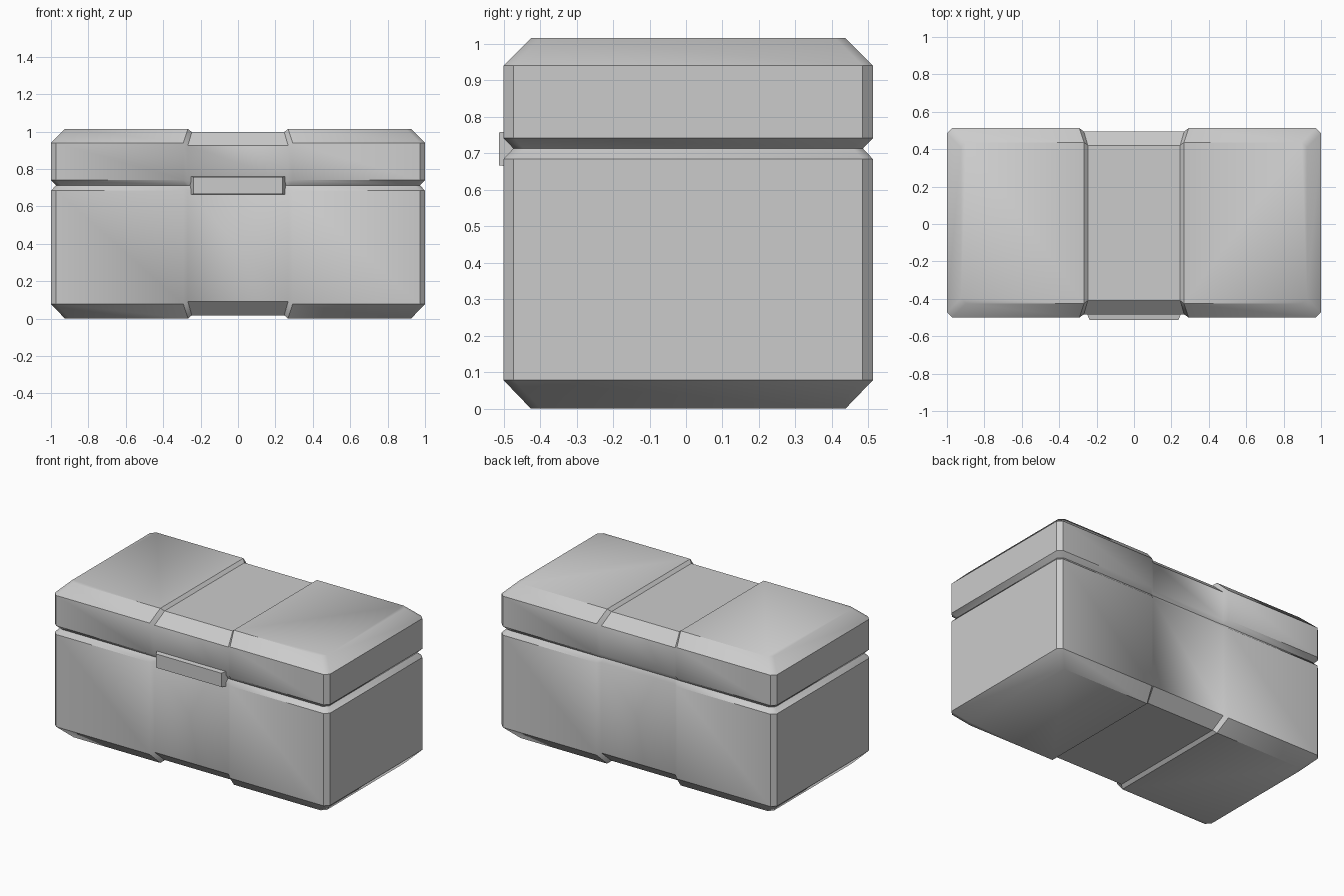
import bpy, bmesh

if "Cube" in bpy.data.objects:
    bpy.data.objects.remove(bpy.data.objects["Cube"])

HX, HY, CY = 1.0, 0.506, 0.006      # half sizes and y centre of the case
CUT = 0.028                         # vertical corner chamfer
DIP = 0.017                         # recess of the middle band


def ring(z, inset, z_mid, dip, xo, xi):
    """Chamfered rectangle with a recessed middle on front and back (16 points)."""
    a, b = HX - inset, HY - inset
    half = [(-a, b - CUT, z), (-a + CUT, b, z), (-xo, b, z), (-xi, b - dip, z_mid),
            (xi, b - dip, z_mid), (xo, b, z), (a - CUT, b, z), (a, b - CUT, z)]
    back = [(x, y + CY, h) for x, y, h in half]
    front = [(x, CY - y, h) for x, y, h in reversed(half)]
    return back + front


def shell(name, rings, cap_index):
    """Skin the stacked rings and close one end with strips across the top or bottom."""
    bm = bmesh.new()
    loops = [[bm.verts.new(p) for p in r] for r in rings]
    n = len(loops[0])
    for lo, hi in zip(loops, loops[1:]):
        for i in range(n):
            j = (i + 1) % n
            bm.faces.new((lo[i], lo[j], hi[j], hi[i]))
    c = loops[cap_index]
    bm.faces.new((c[0], c[1], c[2], c[13], c[14], c[15]))
    for i in (2, 3, 4):
        bm.faces.new((c[i], c[i + 1], c[14 - i], c[15 - i]))
    bm.faces.new([c[i] for i in range(5, 11)])
    bmesh.ops.recalc_face_normals(bm, faces=bm.faces)
    # the shells are open at the seam, so make sure the cap faces outward
    bm.normal_update()
    cap = max(bm.faces, key=lambda f: f.calc_area() * abs(f.normal.z))
    if cap.normal.z * (1 if cap_index else -1) < 0:
        bmesh.ops.reverse_faces(bm, faces=bm.faces)
    return finish(name, bm)


def finish(name, bm):
    me = bpy.data.meshes.new(name)
    bm.to_mesh(me)
    bm.free()
    ob = bpy.data.objects.new(name, me)
    bpy.context.collection.objects.link(ob)
    return ob


# Seam groove ring shared by base and lid
seam = ring(0.713, 0.027, 0.713, 0.003, 0.28, 0.26)

# Base
base = shell("case_base", [
    ring(0.0, 0.075, 0.018, DIP, 0.267, 0.247),
    ring(0.078, 0.0, 0.092, DIP, 0.292, 0.268),
    ring(0.684, 0.0, 0.686, DIP, 0.292, 0.268),
    seam], 0)

# Lid
lid = shell("case_lid", [
    seam,
    ring(0.741, 0.0, 0.739, DIP, 0.292, 0.268),
    ring(0.940, 0.0, 0.926, DIP, 0.292, 0.268),
    ring(1.015, 0.075, 0.997, DIP, 0.267, 0.247)], -1 % 4)

# Front latch, tapering slightly toward its face
bm = bmesh.new()
bmesh.ops.create_cube(bm, size=1.0)
for v in bm.verts:
    face = v.co.y < 0
    v.co.x *= 0.476 if face else 0.512
    v.co.z = 0.712 + v.co.z * (0.09 if face else 0.102)
    v.co.y = -0.512 if face else -0.47
latch = finish("front_latch", bm)

# Soft shading over the shallow band edges, sharp chamfers
for ob in (base, lid):
    bpy.ops.object.select_all(action='DESELECT')
    ob.select_set(True)
    bpy.context.view_layer.objects.active = ob
    bpy.ops.object.shade_smooth_by_angle(angle=0.68)
